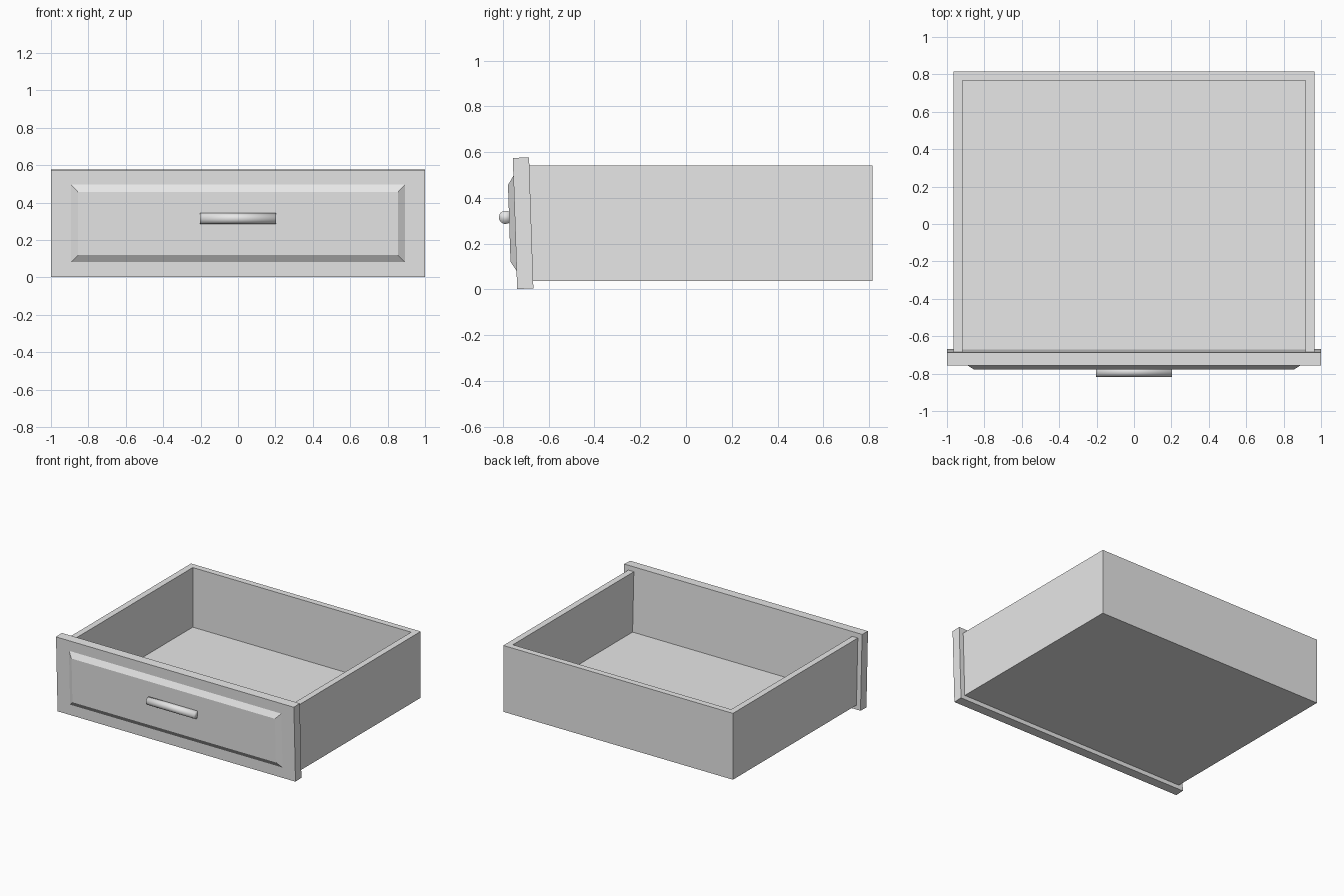
import bpy
import bmesh
from math import atan2
from mathutils import Matrix, Vector

if "Cube" in bpy.data.objects:
    bpy.data.objects.remove(bpy.data.objects["Cube"], do_unlink=True)

grey = bpy.data.materials.new("plain grey")
grey.use_nodes = True
color = (0.8, 0.8, 0.8, 1)
grey.diffuse_color = color
grey.node_tree.nodes["Principled BSDF"].inputs["Base Color"].default_value = color


def finish(name, bm):
    """Turn a bmesh into a named grey object."""
    bmesh.ops.recalc_face_normals(bm, faces=bm.faces)
    mesh = bpy.data.meshes.new(name)
    bm.to_mesh(mesh)
    bm.free()
    mesh.materials.append(grey)
    obj = bpy.data.objects.new(name, mesh)
    bpy.context.collection.objects.link(obj)
    return obj


def box(bm, low, high):
    low, high = Vector(low), Vector(high)
    matrix = Matrix.Translation((low + high) / 2) @ Matrix.Diagonal((*(high - low), 1))
    return bmesh.ops.create_cube(bm, size=1, matrix=matrix)["verts"]


# Drawer tray: one U-shaped wall outline around an inset floor
half, back, front, wall = 0.965, 0.815, -0.69, 0.047
bottom, floor, top = 0.037, 0.088, 0.541
inner = half - wall
outline = [(-half, front), (-half, back), (half, back), (half, front),
           (inner, front), (inner, back - wall), (-inner, back - wall), (-inner, front)]
bm = bmesh.new()
face = bm.faces.new([bm.verts.new((x, y, bottom)) for x, y in outline])
raised = bmesh.ops.extrude_face_region(bm, geom=[face])["geom"]
bmesh.ops.translate(bm, vec=(0, 0, top - bottom),
                    verts=[v for v in raised if isinstance(v, bmesh.types.BMVert)])
finish("tray_walls", bm)

bm = bmesh.new()
box(bm, (-inner, front, bottom), (inner, back - wall, floor))
finish("tray_floor", bm)

# Front panel, leaning slightly forward, with a raised chamfered field
height, thickness = 0.573, 0.071
lean = Matrix.Translation((0, -0.738, 0.002)) @ Matrix.Rotation(atan2(0.019, height), 4, "X")
bm = bmesh.new()
box(bm, (-1, 0, 0), (1, thickness, height))
finish("front_panel", bm).matrix_world = lean

bm = bmesh.new()
verts = box(bm, (-0.893, -0.025, 0.08), (0.893, 0.01, 0.495))
middle = 0.2875
for v in verts:
    if v.co.y < 0:
        v.co.x *= 0.855 / 0.893
        v.co.z = middle + (v.co.z - middle) * 0.81
    else:
        v.co.y = 0
finish("raised_field", bm).matrix_world = lean

# Bar handle
bm = bmesh.new()
bmesh.ops.create_cone(bm, cap_ends=True, segments=16, radius1=0.029, radius2=0.029, depth=0.405,
                      matrix=Matrix.Translation((0, -0.789, 0.315)) @ Matrix.Rotation(atan2(1, 0), 4, "Y"))
for f in bm.faces:
    f.smooth = True
finish("handle", bm)
